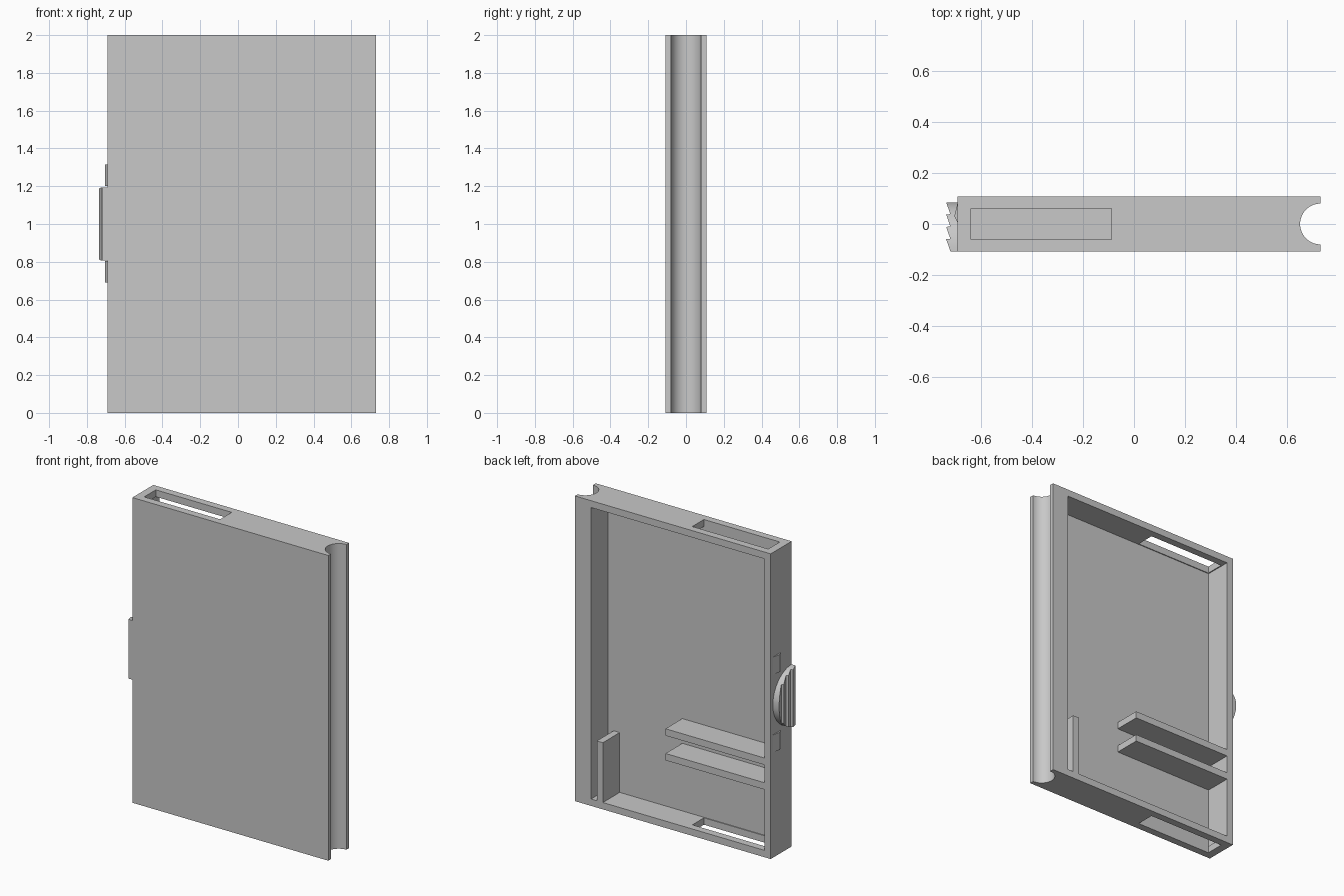
import bpy, bmesh, math
from mathutils import Matrix

if "Cube" in bpy.data.objects:
    bpy.data.objects.remove(bpy.data.objects["Cube"], do_unlink=True)

# One plain grey plastic
COLOUR = (0.58, 0.58, 0.58, 1)
grey = bpy.data.materials.new("grey plastic")
grey.use_nodes = True
grey.diffuse_color = COLOUR
grey.node_tree.nodes["Principled BSDF"].inputs["Base Color"].default_value = COLOUR


def finish(name, bm):
    bmesh.ops.recalc_face_normals(bm, faces=bm.faces)
    mesh = bpy.data.meshes.new(name)
    bm.to_mesh(mesh)
    bm.free()
    mesh.materials.append(grey)
    ob = bpy.data.objects.new(name, mesh)
    bpy.context.collection.objects.link(ob)
    return ob


def box(name, x, y, z):
    bm = bmesh.new()
    bmesh.ops.create_cube(bm, size=1)
    for v in bm.verts:
        for i, (lo, hi) in enumerate((x, y, z)):
            v.co[i] = lo if v.co[i] < 0 else hi
    return finish(name, bm)


def prism(name, profile, z0, z1):
    """Extrude an (x, y) outline upwards."""
    bm = bmesh.new()
    face = bm.faces.new([bm.verts.new((x, y, z0)) for x, y in profile])
    geom = bmesh.ops.extrude_face_region(bm, geom=[face])["geom"]
    for v in geom:
        if isinstance(v, bmesh.types.BMVert):
            v.co.z = z1
    return finish(name, bm)


def cylinder(name, radius, depth, matrix):
    bm = bmesh.new()
    bmesh.ops.create_cone(bm, cap_ends=True, segments=64, radius1=radius,
                          radius2=radius, depth=depth, matrix=matrix)
    return finish(name, bm)


def select(ob):
    bpy.ops.object.select_all(action='DESELECT')
    ob.select_set(True)
    bpy.context.view_layer.objects.active = ob


def boolean(ob, cutter, operation='DIFFERENCE'):
    mod = ob.modifiers.new("cut", 'BOOLEAN')
    mod.operation, mod.solver, mod.object = operation, 'EXACT', cutter
    select(ob)
    bpy.ops.object.modifier_apply(modifier=mod.name)
    bpy.data.objects.remove(cutter, do_unlink=True)


LEFT, RIGHT, DEPTH, HEIGHT = 0.73, -0.69, 0.108, 2.0
WALL = 0.045
INNER_L, INNER_R, FLOOR = 0.613, RIGHT + WALL, -0.066

# Case: tray open at the back, end slots, round groove down the spine
case = box("case", (RIGHT, LEFT), (-DEPTH, DEPTH), (0, HEIGHT))
boolean(case, box("cavity_cutter", (INNER_R, INNER_L), (FLOOR, 0.3), (WALL, HEIGHT - WALL)))
for z in (0, HEIGHT):
    boolean(case, box("slot_cutter", (-0.638, -0.088), (-0.06, 0.06), (z - 0.1, z + 0.1)))
boolean(case, cylinder("groove_cutter", 0.08, 3, Matrix.Translation((LEFT, 0, 1))))

# Inner shelves and short post, flush with the open rim
for name, z in (("upper_shelf", 0.605), ("lower_shelf", 0.443)):
    box(name, (INNER_R, 0.073), (FLOOR, DEPTH), (z, z + 0.045))
box("post", (0.527, 0.571), (FLOOR, DEPTH), (WALL, 0.437))

# Half-round thumb grip with saw-tooth ridges
TOP, PITCH = 0.085, 0.0482
outline = [(RIGHT, TOP)]
for i in range(4):
    y = TOP - i * PITCH
    outline += [(-0.735, y), (-0.719, y - PITCH + 0.002)]
outline += [(-0.719, -DEPTH), (RIGHT, -DEPTH)]
grip = prism("thumb_grip", outline, 0.75, 1.25)
turn = Matrix.Translation((-0.7, -DEPTH, 1)) @ Matrix.Rotation(math.pi / 2, 4, 'Y')
boolean(grip, cylinder("grip_rounding", 0.194, 0.3, turn), 'INTERSECT')

# Small ramped catches above and below the grip
for name, z in (("upper_catch", 1.2), ("lower_catch", 0.69)):
    prism(name, [(RIGHT, 0.085), (-0.703, 0.03), (RIGHT, 0.005)], z, z + 0.115)

for ob in (case, grip):
    select(ob)
    bpy.ops.object.shade_smooth_by_angle(angle=math.radians(25))
